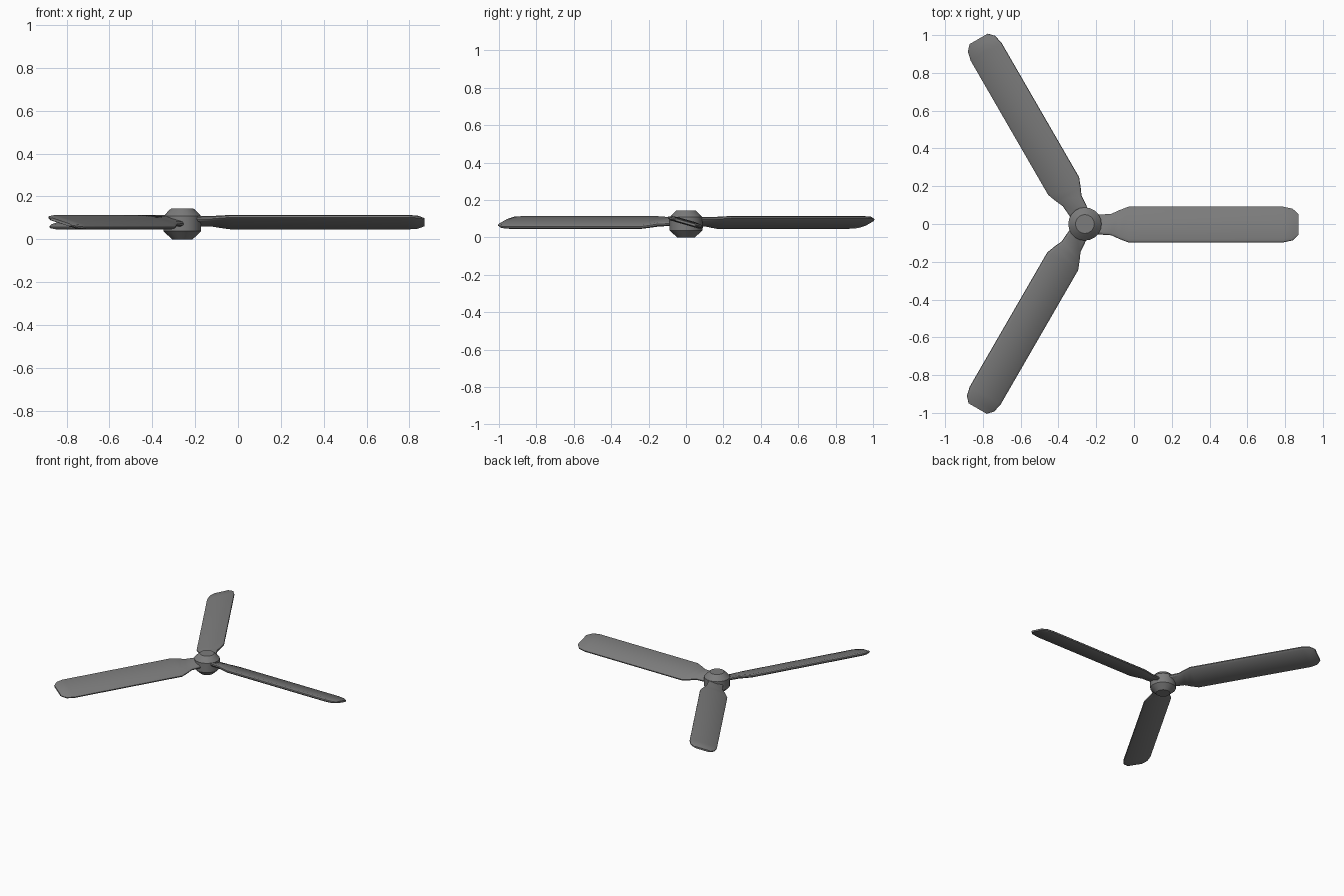
import bpy, bmesh, math
from mathutils import Matrix, Vector

cube = bpy.data.objects.get("Cube")
if cube:
    bpy.data.objects.remove(cube)

CENTRE = Vector((-0.26, 0, 0))
TILT = math.radians(-16)

grey = bpy.data.materials.new("dark grey")
grey.use_nodes = True
colour = (0.2, 0.2, 0.2, 1)
grey.diffuse_color = colour
grey.node_tree.nodes["Principled BSDF"].inputs["Base Color"].default_value = colour


def loft(name, rings, angle):
    """Skin a list of closed rings and cap both ends."""
    bm = bmesh.new()
    loops = [[bm.verts.new(p) for p in ring] for ring in rings]
    for a, b in zip(loops, loops[1:]):
        for i in range(len(a)):
            j = (i + 1) % len(a)
            bm.faces.new((a[i], a[j], b[j], b[i]))
    bm.faces.new(loops[0])
    bm.faces.new(loops[-1])
    bmesh.ops.recalc_face_normals(bm, faces=bm.faces)
    mesh = bpy.data.meshes.new(name)
    bm.to_mesh(mesh)
    bm.free()
    mesh.materials.append(grey)
    obj = bpy.data.objects.new(name, mesh)
    bpy.context.collection.objects.link(obj)
    bpy.ops.object.select_all(action="DESELECT")
    obj.select_set(True)
    bpy.context.view_layer.objects.active = obj
    bpy.ops.object.shade_smooth_by_angle(angle=math.radians(angle))
    return obj


# Hub: turned profile of (radius, height)
hub_profile = [(0.048, 0), (0.088, 0.038), (0.088, 0.108), (0.06, 0.137), (0.05, 0.145)]
SIDES = 20
hub = loft("hub", [[(r * math.cos(math.tau * i / SIDES), r * math.sin(math.tau * i / SIDES), z)
                    for i in range(SIDES)] for r, z in hub_profile], 35)
hub.location = CENTRE

# Blade: stations of (distance from hub, half width, half thickness, height)
stations = [(0.03, 0.05, 0.012, 0.084), (0.14, 0.058, 0.012, 0.084), (0.18, 0.077, 0.012, 0.082),
            (0.23, 0.097, 0.012, 0.08), (1.05, 0.097, 0.012, 0.08), (1.1, 0.086, 0.011, 0.08),
            (1.13, 0.057, 0.006, 0.08)]
# Cross-section: flat faces with chamfered edges
section = [(-1, 0.35), (-0.84, 1), (0.84, 1), (1, 0.35), (1, -0.35), (0.84, -1), (-0.84, -1), (-1, -0.35)]


def blade_ring(dist, width, thick, height):
    pitch = Matrix.Rotation(TILT, 3, "X")
    return [pitch @ Vector((dist, y * width, z * thick)) + Vector((0, -0.003, height))
            for y, z in section]


for n, label in enumerate(("left", "rear", "front")):
    blade = loft(label + "_blade", [blade_ring(*s) for s in stations], 40)
    blade.location = CENTRE
    blade.rotation_euler.z = n * math.tau / 3
